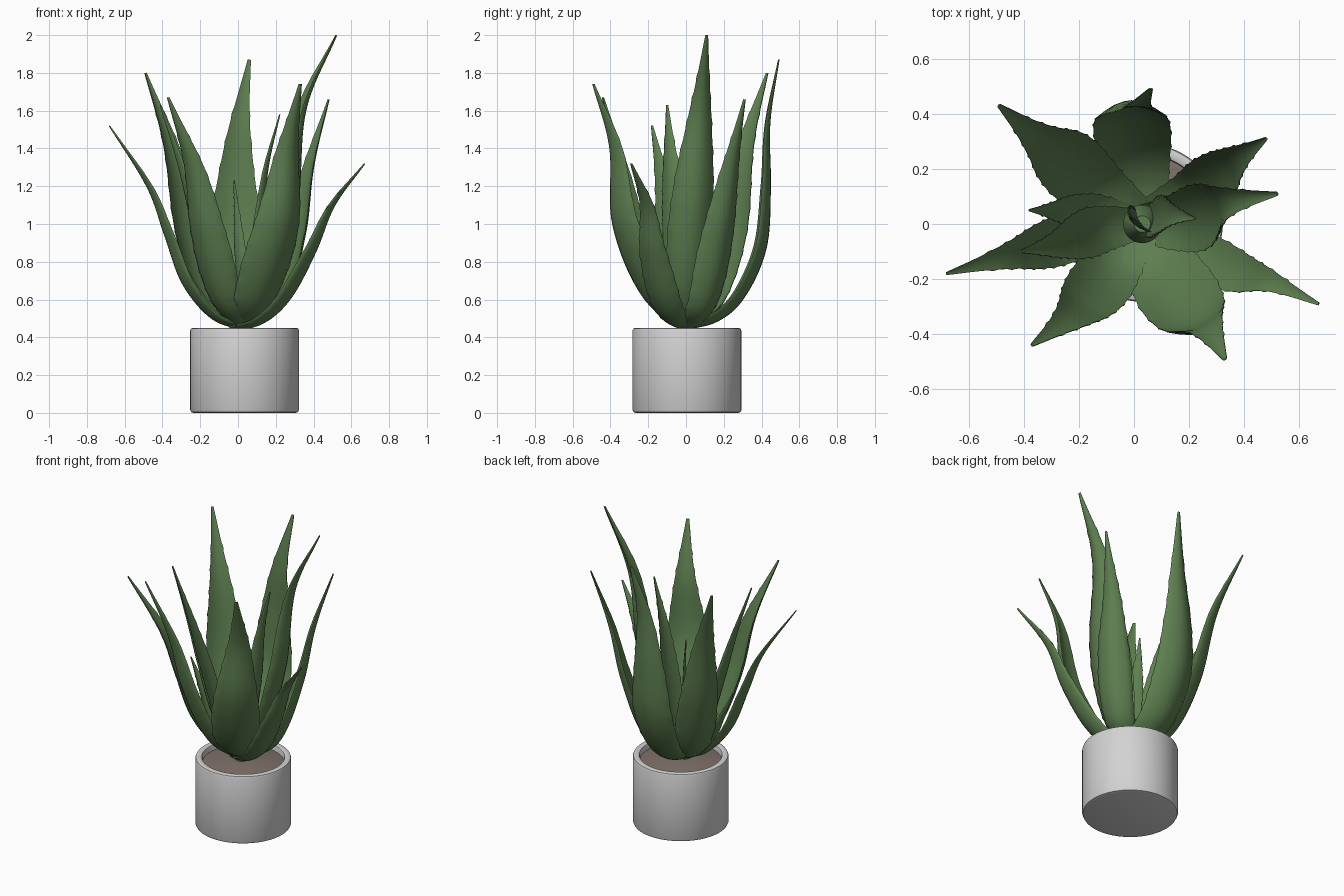
import bpy, bmesh, math
from mathutils import Vector

if "Cube" in bpy.data.objects:
    bpy.data.objects.remove(bpy.data.objects["Cube"])


def material(name, col):
    m = bpy.data.materials.new(name)
    m.diffuse_color = (*col, 1)
    m.use_nodes = True
    m.node_tree.nodes["Principled BSDF"].inputs["Base Color"].default_value = m.diffuse_color
    return m


GREEN = material("leaf green", (0.11, 0.21, 0.08))
WHITE = material("pot white", (0.65, 0.65, 0.65))
BROWN = material("soil brown", (0.21, 0.165, 0.14))


def finish(bm, name, mat, angle=40):
    bmesh.ops.remove_doubles(bm, verts=bm.verts, dist=1e-5)
    bmesh.ops.recalc_face_normals(bm, faces=bm.faces)
    me = bpy.data.meshes.new(name)
    bm.to_mesh(me)
    bm.free()
    me.materials.append(mat)
    ob = bpy.data.objects.new(name, me)
    bpy.context.collection.objects.link(ob)
    bpy.ops.object.select_all(action='DESELECT')
    ob.select_set(True)
    bpy.context.view_layer.objects.active = ob
    bpy.ops.object.shade_smooth_by_angle(angle=math.radians(angle))
    return ob


def lathe(name, profile, mat, cx=0.035, cy=0.005, n=64):
    bm = bmesh.new()
    rings = [[bm.verts.new((cx + r * math.cos(2 * math.pi * i / n),
                            cy + r * math.sin(2 * math.pi * i / n), z))
              for i in range(n)] for r, z in profile]
    for a, b in zip(rings, rings[1:]):
        for i in range(n):
            j = (i + 1) % n
            bm.faces.new((a[i], a[j], b[j], b[i]))
    bm.faces.new(rings[0])
    bm.faces.new(rings[-1])
    return finish(bm, name, mat)


def spline(pts, t):
    # Catmull-Rom curve through all points
    p = [2 * pts[0] - pts[1]] + pts + [2 * pts[-1] - pts[-2]]
    x = min(t, 0.99999) * (len(pts) - 1)
    i = int(x)
    u = x - i
    a, b, c, d = p[i:i + 4]
    return 0.5 * (2 * b + (c - a) * u + (2 * a - 5 * b + 4 * c - d) * u * u
                  + (3 * b - a - 3 * c + d) * u ** 3)


WIDTHS = [Vector((w, 0, 0)) for w in (0.62, 0.88, 1.0, 0.88, 0.6, 0.3, 0.06)]


def leaf(name, coords, width, azimuth, cup=0.33, thick=0.17, rings=57, m=8):
    pts = [Vector(c) for c in coords]
    az = math.radians(azimuth)
    flat = Vector((-math.sin(az), math.cos(az), 0))
    # cumulative length, so the width follows the real distance along the leaf
    path = [spline(pts, k / (rings - 1)) for k in range(rings)]
    dist = [0]
    for p, q in zip(path, path[1:]):
        dist.append(dist[-1] + (q - p).length)
    bm = bmesh.new()
    loops = []
    for k, c in enumerate(path):
        tan = (path[min(k + 1, rings - 1)] - path[max(k - 1, 0)]).normalized()
        side = (flat - tan * flat.dot(tan)).normalized()
        inward = tan.cross(side)          # faces the plant's middle
        w = width * spline(WIDTHS, dist[k] / dist[-1]).x
        tooth = 0.004 if k % 4 == 0 and 4 < k < rings - 8 else 0
        outer, inner = [], []
        for i in range(m + 1):
            s = 2 * i / m - 1
            x = w * s + (tooth * s if abs(s) == 1 else 0)
            y = cup * w * (s * s - 0.3)
            h = thick * w * (1 - s * s) + 0.003
            outer.append(c + side * x + inward * (y - h))
            inner.append(c + side * x + inward * (y + h * 0.3))
        loops.append([bm.verts.new(v) for v in outer + inner[::-1]])
    n = len(loops[0])
    for a, b in zip(loops, loops[1:]):
        for i in range(n):
            j = (i + 1) % n
            bm.faces.new((a[i], a[j], b[j], b[i]))
    bm.faces.new(loops[0])
    bm.faces.new(loops[-1])
    return finish(bm, name, GREEN, 60)


# pot and soil
lathe("pot", [(0.27, 0), (0.283, 0.004), (0.288, 0.015), (0.288, 0.435), (0.284, 0.446),
              (0.275, 0.45), (0.257, 0.45), (0.249, 0.446), (0.245, 0.435), (0.245, 0.36)], WHITE)
lathe("soil", [(0.246, 0.37), (0.246, 0.41), (0.15, 0.425), (0.06, 0.435)], BROWN)
# short stem joining the leaves
lathe("stem", [(0.04, 0.42), (0.05, 0.47), (0.07, 0.58), (0.03, 0.66)], GREEN, 0.03, 0.0, 24)

# leaves: path from base to tip, half width, facing direction in degrees
leaf("left_leaf", [(0.06, 0.0, .45), (-0.12, -0.02, .51), (-0.27, -0.06, .69),
                   (-0.37, -0.09, .95), (-0.47, -0.12, 1.2), (-0.68, -0.18, 1.52)], 0.09, 192, 0.25)
leaf("back_left_leaf", [(0.03, 0, .45), (-0.15, 0.14, .59), (-0.27, 0.25, .95),
                        (-0.36, 0.32, 1.4), (-0.49, 0.43, 1.80)], 0.125, 138)
leaf("front_left_leaf", [(0.02, 0, .45), (-0.08, -0.16, .61), (-0.17, -0.28, .95),
                         (-0.24, -0.35, 1.3), (-0.37, -0.44, 1.67)], 0.115, 238)
leaf("back_leaf", [(0.02, -0.03, .46), (0.01, 0.15, .51), (0.0, 0.28, .63), (-0.01, 0.39, .88),
                   (-0.01, 0.42, 1.2), (0.01, 0.43, 1.53), (0.06, 0.49, 1.87)], 0.14, 92, 0.28)
leaf("front_leaf", [(0.03, 0.02, .46), (0.11, -0.18, .62), (0.22, -0.34, 1.0),
                    (0.27, -0.38, 1.4), (0.33, -0.49, 1.74)], 0.145, 298)
leaf("tall_right_leaf", [(0.05, 0.0, .47), (0.18, 0.01, .7), (0.28, 0.04, 1.1),
                         (0.34, 0.08, 1.6), (0.52, 0.11, 2.0)], 0.12, 15, 0.4)
leaf("back_right_leaf", [(0.03, 0.01, .45), (0.21, 0.1, .58), (0.32, 0.18, .95),
                         (0.38, 0.24, 1.3), (0.48, 0.31, 1.66)], 0.105, 32)
leaf("right_leaf", [(-0.02, 0.02, .45), (0.12, -0.06, .49), (0.25, -0.12, .61),
                    (0.39, -0.18, .86), (0.5, -0.21, 1.1), (0.67, -0.29, 1.32)], 0.09, 337, 0.22)
leaf("upper_left_leaf", [(0.02, 0, .47), (-0.12, -0.02, .66), (-0.22, -0.05, 1.0),
                         (-0.3, -0.08, 1.3), (-0.41, -0.1, 1.63)], 0.09, 195)
leaf("low_left_leaf", [(0.03, 0.01, .45), (-0.12, 0.04, .53), (-0.23, 0.05, .66),
                       (-0.3, 0.05, .8), (-0.38, 0.05, 0.98)], 0.065, 172)
# young leaves in the middle
leaf("inner_right_leaf", [(0.05, 0.01, .5), (0.08, 0.02, .75), (0.11, 0.03, 1.0),
                          (0.15, 0.03, 1.3), (0.22, 0.02, 1.58)], 0.075, 350)
leaf("center_leaf", [(0.03, 0, .5), (0.02, 0.01, .7), (0.0, 0.02, .9),
                     (-0.01, 0.03, 1.07), (-0.02, 0.03, 1.23)], 0.055, 215)
